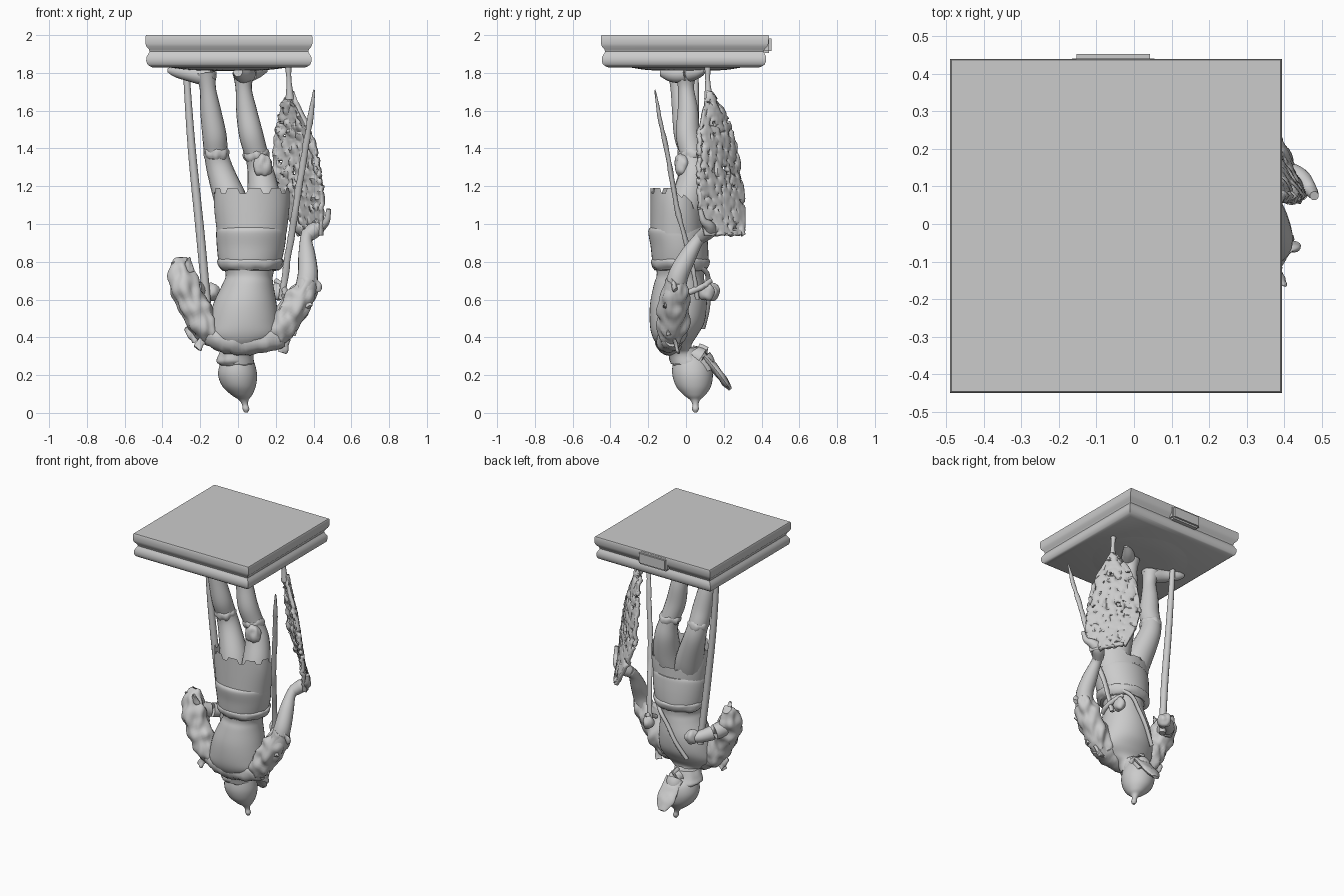
import bpy, bmesh, math, random
from mathutils import Vector as V, noise

random.seed(4)
TAU = math.tau


def finish(name, bm, angle=45, rough=0, freq=18):
    """Turn a bmesh into a smooth object, optionally with a worn surface."""
    bmesh.ops.recalc_face_normals(bm, faces=bm.faces)
    bm.normal_update()
    if rough:
        moves = [v.normal * noise.noise(V((v.co.x, v.co.y, v.co.z * .55)) * freq) * rough for v in bm.verts]
        for v, d in zip(bm.verts, moves):
            v.co += d
    me = bpy.data.meshes.new(name)
    bm.to_mesh(me)
    bm.free()
    ob = bpy.data.objects.new(name, me)
    bpy.context.collection.objects.link(ob)
    bpy.ops.object.select_all(action='DESELECT')
    ob.select_set(True)
    bpy.context.view_layer.objects.active = ob
    bpy.ops.object.shade_smooth_by_angle(angle=math.radians(angle))
    return ob


def spline(rows, steps):
    """Catmull-Rom through rows of equal-length tuples."""
    out, n = [], len(rows)
    for i in range(n - 1):
        p = [rows[max(0, min(n - 1, i + k))] for k in (-1, 0, 1, 2)]
        for s in range(steps):
            t = s / steps
            out.append([0.5 * (2*b + (c-a)*t + (2*a-5*b+4*c-d)*t*t + (3*b-a-3*c+d)*t**3)
                        for a, b, c, d in zip(*p)])
    return out + [list(rows[-1])]


def skin(bm, rings):
    vs = [[bm.verts.new(c) for c in r] for r in rings]
    n = len(vs[0])
    for a, b in zip(vs, vs[1:]):
        for i in range(n):
            bm.faces.new((a[i], a[(i+1) % n], b[(i+1) % n], b[i]))
    bm.faces.new(vs[0][::-1])
    bm.faces.new(vs[-1])


def loft(name, rows, seg=40, steps=5, **kw):
    """Horizontal ellipses (z, cx, cy, rx, ry)."""
    bm = bmesh.new()
    skin(bm, [[V((cx + rx*math.cos(TAU*i/seg), cy + ry*math.sin(TAU*i/seg), z)) for i in range(seg)]
              for z, cx, cy, rx, ry in spline(rows, steps)])
    return finish(name, bm, **kw)


def tube(name, pts, seg=18, steps=6, flat=1.0, **kw):
    """Round limb through points (x, y, z, radius)."""
    rows = spline(pts, steps)
    bm = bmesh.new()
    rings = []
    for i, r in enumerate(rows):
        c = V(r[:3])
        d = (V(rows[min(i+1, len(rows)-1)][:3]) - V(rows[max(i-1, 0)][:3])).normalized()
        ref = V((0, 1, 0)) if abs(d.y) < 0.8 else V((1, 0, 0))
        u = d.cross(ref).normalized()
        w = d.cross(u)
        rings.append([c + r[3]*(u*math.cos(TAU*k/seg) + w*flat*math.sin(TAU*k/seg))
                      for k in range(seg)])
    skin(bm, rings)
    return finish(name, bm, **kw)


def ball(name, loc, scale, **kw):
    bm = bmesh.new()
    bmesh.ops.create_uvsphere(bm, u_segments=28, v_segments=18, radius=1)
    for v in bm.verts:
        v.co = V((v.co.x*scale[0], v.co.y*scale[1], v.co.z*scale[2])) + V(loc)
    return finish(name, bm, **kw)


# Square moulded plinth at the top
bm = bmesh.new()
rings = []
for z, inset in ((2, .004), (1.992, .0), (1.955, .0), (1.94, .005), (1.925, .018), (1.912, .022),
                 (1.9, .015), (1.885, .006), (1.865, .004), (1.845, .01), (1.835, .024), (1.828, .04)):
    hx, hy = .442 - inset, .443 - inset
    slope = .014 * (z - 1.83) / .17 - .01
    rings.append([V((-.048 + sx*hx, -.007 + sy*(hy + slope*(sy > 0)), z))
                  for sx, sy in ((-1, -1), (1, -1), (1, 1), (-1, 1))])
skin(bm, rings)
finish("plinth", bm)
bm = bmesh.new()
bmesh.ops.create_cube(bm, size=1)
for v in bm.verts:
    v.co = V((-.055 + v.co.x*.22, .42 + v.co.y*.064, 1.95 + v.co.z*.09))
bmesh.ops.bevel(bm, geom=bm.edges[:], offset=.012, segments=2, affect='EDGES')
finish("plinth_back_tab", bm)
loft("ground_mound", [(1.84, -.05, 0, .36, .34), (1.83, -.05, 0, .32, .3), (1.815, -.05, 0, .2, .2),
                      (1.81, -.05, 0, .05, .05)])

# Legs and feet
tube("left_leg", [(-.17, -.04, 1.8, .058), (-.16, -.04, 1.72, .043), (-.145, -.02, 1.6, .055),
                  (-.125, 0, 1.47, .064), (-.115, .03, 1.37, .064), (-.09, .035, 1.27, .072),
                  (-.03, 0, 1.1, .09), (0, -.03, .98, .09)])
tube("right_leg", [(.03, .0, 1.8, .06), (.03, .0, 1.72, .043), (.045, .01, 1.6, .055),
                   (.07, .01, 1.47, .064), (.105, .035, 1.34, .062), (.125, .035, 1.24, .076),
                   (.14, 0, 1.1, .09), (.13, -.03, .98, .09)])
tube("left_foot", [(-.13, -.06, 1.795, .03), (-.17, -.04, 1.785, .05), (-.25, -.01, 1.795, .042),
                   (-.33, .03, 1.808, .03), (-.37, .045, 1.815, .012)])
tube("right_foot", [(0, -.13, 1.805, .025), (.02, -.07, 1.795, .045), (.05, .0, 1.795, .045),
                    (.1, .06, 1.805, .035), (.15, .1, 1.815, .012)])
for side, x, y, z in (("left", -.115, .025, 1.375), ("right", .1, .03, 1.365)):
    loft(side + "_boot_cuff", [(z+.03, x, y, .056, .056), (z+.012, x, y, .068, .068),
                               (z-.012, x, y, .068, .068), (z-.03, x, y, .058, .058)],
         steps=3, rough=.012, freq=30)
ball("knee_knot", (.13, -.02, 1.31), (.05, .04, .062), rough=.012, freq=35)

# Tunic skirt: toothed hem, opened in a V between the legs at the far side
seg, bm, rings = 80, bmesh.new(), []
for z, r in ((1.06, .9), (1.16, .97), (1.19, .99), (1.15, 1), (1.1, 1), (1.05, .98), (1.0, .95), (.95, .92)):
    ring = []
    for i in range(seg):
        a = TAU * i / seg
        drop = .14 * max(0, math.sin(a)) + (.028 * (i % 8 in (0, 1, 2)) if z > 1.18 else 0)
        ring.append(V((.073 + .2*r*math.cos(a), -.045 + (.142 + .01*(1-r))*math.sin(a),
                       z - drop * max(0, z - .95) / .24)))
    rings.append(ring)
skin(bm, rings)
finish("tunic_skirt", bm, angle=35)

# Waist bands, cuirass and neck
loft("hip_band", [(.985, .07, -.04, .17, .145), (.96, .07, -.045, .185, .155), (.88, .068, -.035, .18, .152),
                  (.8, .063, -.03, .166, .148), (.765, .062, -.03, .15, .135)])
loft("belt", [(.815, .065, -.03, .165, .145), (.805, .065, -.03, .176, .155),
              (.775, .065, -.03, .17, .15), (.755, .065, -.03, .15, .135)],
     steps=3, rough=.008, freq=30)
loft("cuirass", [(.79, .062, -.03, .145, .13), (.73, .06, -.03, .125, .125), (.68, .052, -.035, .135, .135),
                 (.58, .037, -.04, .167, .15), (.48, .03, -.047, .185, .145), (.41, .025, -.06, .185, .12),
                 (.36, .02, -.06, .13, .09), (.32, .012, -.03, .075, .07), (.26, .005, .0, .08, .08)])
tube("shoulder_collar", [(-.17, -.07, .43, .055), (-.09, -.085, .395, .07), (.02, -.085, .38, .075),
                         (.14, -.085, .39, .07), (.24, -.07, .40, .05)], rough=.012, freq=25)

# Helmeted head with spike, neck guard and raised visor
loft("helmet", [(.3, 0, .02, .07, .075), (.26, -.003, .03, .092, .1), (.2, -.002, .035, .103, .107),
                (.14, .006, .04, .088, .092), (.095, .02, .045, .055, .058), (.07, .03, .048, .027, .028),
                (.045, .037, .05, .016, .016), (.02, .042, .05, .018, .018), (.002, .043, .05, .008, .008)])
loft("neck_guard", [(.345, -.005, -.01, .08, .085), (.3, -.012, .0, .09, .09),
                    (.27, -.015, .01, .1, .097), (.25, -.008, .02, .088, .09)], rough=.008, freq=25)
tube("face", [(.015, .02, .31, .05), (.015, .085, .28, .06), (.015, .11, .22, .05)])
tube("visor", [(.015, .05, .325, .045), (.02, .11, .285, .06), (.02, .165, .22, .065),
               (.02, .205, .165, .058), (.02, .235, .125, .025)], flat=.32, rough=.008, freq=32)

# Bent arms: ragged sleeves, forearms and hands
tube("left_sleeve", [(-.12, -.07, .42, .06), (-.18, -.08, .465, .08), (-.235, -.08, .56, .08),
                     (-.28, -.07, .66, .08), (-.305, -.05, .745, .06), (-.3, -.02, .81, .03)],
     seg=36, steps=8, rough=.022, freq=24)
tube("left_forearm", [(-.28, -.06, .68, .055), (-.25, .02, .665, .05), (-.19, .1, .645, .04),
                      (-.15, .13, .635, .03)])
ball("left_hand", (-.14, .13, .64), (.045, .05, .045), rough=.012, freq=30)
tube("right_sleeve", [(.17, -.07, .4, .06), (.23, -.07, .45, .077), (.285, -.065, .54, .08),
                      (.34, -.06, .62, .075), (.375, -.05, .7, .05)],
     seg=36, steps=8, rough=.022, freq=24)
tube("right_forearm", [(.355, -.06, .64, .058), (.37, -.04, .73, .054), (.365, .01, .83, .046),
                       (.36, .06, .91, .033), (.37, .1, .95, .035)])
tube("right_hand", [(.36, .08, .93, .034), (.4, .12, .965, .042), (.44, .12, .99, .03),
                    (.47, .09, 1.02, .018), (.48, .075, 1.08, .012)])
# Frayed cloth scraps on the sleeves
scraps = [(-.33, -.06, .77), (-.26, -.1, .79), (-.25, -.06, .42), (-.19, -.1, .38),
          (.25, -.05, .36), (.29, -.1, .45), (.41, -.07, .69), (.36, -.1, .6)]
for i, (x, y, z) in enumerate(scraps):
    a, b = random.uniform(-.03, .03), random.uniform(-.02, .02)
    tube(f"sleeve_scrap_{i}", [(x-a, y-b, z-.04, .022), (x, y, z, .02), (x+a, y+b, z+.03, .01)],
         flat=.5, rough=.012, freq=40)

# Pole, sword and strap
tube("pole", [(-.275, .05, 1.82, .017), (-.245, .05, 1.4, .021), (-.2, .06, .95, .023),
              (-.165, .08, .58, .022)], seg=12)
tube("sword", [(.403, -.165, 1.71, .004), (.385, -.14, 1.57, .015), (.345, -.09, 1.33, .018),
               (.3, -.04, 1.05, .019), (.26, .03, .8, .018), (.23, .06, .6, .016)],
     flat=.7, rough=.006, freq=30)
tube("sword_guard", [(.2, .13, .7, .014), (.235, .09, .67, .016), (.25, .02, .64, .016), (.24, -.02, .62, .012)])
ball("sword_pommel", (.21, .11, .64), (.035, .04, .045), rough=.012, freq=30)
tube("chest_strap", [(.2, .04, .8, .013), (.12, .11, .74, .013), (.06, .115, .66, .013),
                     (.0, .115, .56, .013), (-.07, .09, .45, .013)], seg=10)

# Pitted shield, point upward, set diagonally: rows of z and its two edges
rows = spline([(1.7, .28, .115, .268, .128), (1.6, .33, .09, .225, .195), (1.45, .4, .068, .198, .255),
               (1.25, .44, .065, .195, .29), (1.1, .45, .07, .24, .305), (.94, .44, .1, .32, .305)], 14)
bm = bmesh.new()
N, grid = 40, []
for z, xa, ya, xb, yb in rows:
    line = []
    for j in range(N + 1):
        t = j / N
        bow = .012 * math.sin(math.pi * t)
        p = V((xa + (xb-xa)*t + bow, ya + (yb-ya)*t + bow, z))
        n = noise.noise(p * 32)
        p += V((.7, .7, 0)) * (.004*n - .012 * max(0, min(1, (-.2 - n) * 6)))
        line.append(bm.verts.new(p))
    grid.append(line)
for a, b in zip(grid, grid[1:]):
    for j in range(N):
        mid = (a[j].co + b[j+1].co) / 2
        if noise.noise(mid * 38 + V((5, 3, 1))) > -.52:      # small worn holes
            bm.faces.new((a[j], a[j+1], b[j+1], b[j]))
bmesh.ops.delete(bm, geom=[v for v in bm.verts if not v.link_faces], context='VERTS')
shield = finish("shield", bm)
mod = shield.modifiers.new("thickness", 'SOLIDIFY')
mod.thickness, mod.offset = .024, 0
tube("shield_stem", [(.265, .115, 1.84, .018), (.27, .115, 1.76, .013), (.275, .12, 1.66, .024)], seg=12)
